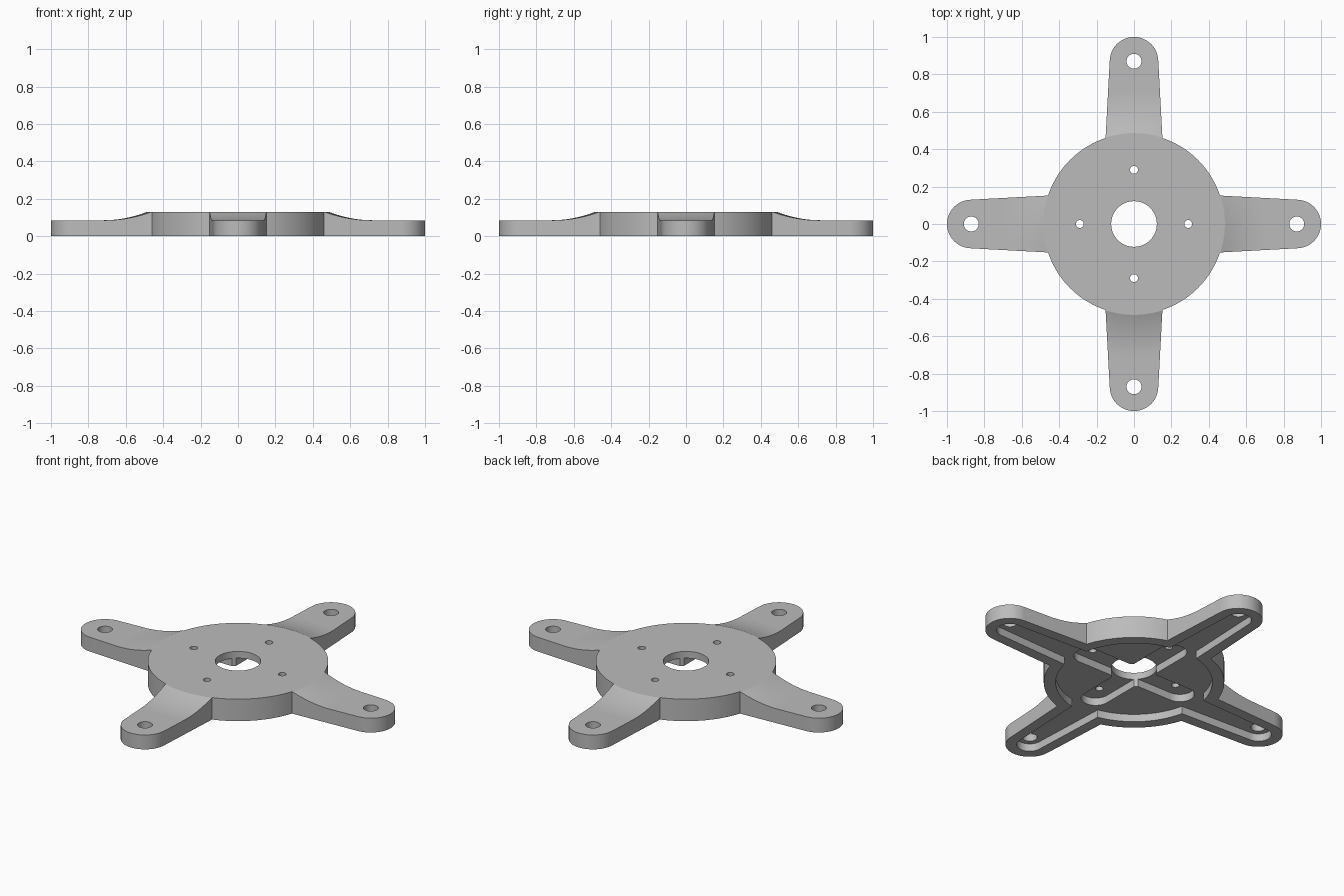
import bpy, bmesh, math
from mathutils import Matrix, Vector

cube = bpy.data.objects.get("Cube")
if cube:
    bpy.data.objects.remove(cube, do_unlink=True)

TOP, ARM_TOP, POCKET, SLOT = 0.13, 0.085, 0.045, 0.09
BOLT_RADIUS, SCREW_RADIUS = 0.87, 0.29

grey = bpy.data.materials.new("light grey")
grey.use_nodes = True
colour = (0.5, 0.5, 0.5, 1)
grey.diffuse_color = colour
grey.node_tree.nodes["Principled BSDF"].inputs["Base Color"].default_value = colour


def finish(name, bm):
    bmesh.ops.recalc_face_normals(bm, faces=bm.faces)
    mesh = bpy.data.meshes.new(name)
    bm.to_mesh(mesh)
    bm.free()
    mesh.materials.append(grey)
    obj = bpy.data.objects.new(name, mesh)
    bpy.context.collection.objects.link(obj)
    return obj


def prism(name, points, low, high):
    bm = bmesh.new()
    face = bm.faces.new([bm.verts.new((x, y, low)) for x, y in points])
    extruded = bmesh.ops.extrude_face_region(bm, geom=[face])["geom"]
    verts = [v for v in extruded if isinstance(v, bmesh.types.BMVert)]
    bmesh.ops.translate(bm, verts=verts, vec=(0, 0, high - low))
    return finish(name, bm)


def circle(radius, count, cx=0, cy=0):
    return [(cx + radius * math.cos(math.tau * i / count),
             cy + radius * math.sin(math.tau * i / count)) for i in range(count)]


def four_arm_outline(disc, root, tip, centre, arc=24):
    """Disc joined to four tapering arms with rounded tips."""
    gap = math.asin(root / disc)
    quarter = [Vector((disc * math.cos(gap), -root))]
    for i in range(arc + 1):
        a = math.pi * (i / arc - 0.5)
        quarter.append(Vector((centre + tip * math.cos(a), tip * math.sin(a))))
    for i in range(arc):
        a = gap + (math.pi / 2 - 2 * gap) * i / arc
        quarter.append(Vector((disc * math.cos(a), disc * math.sin(a))))
    return [Matrix.Rotation(k * math.pi / 2, 2) @ p for k in range(4) for p in quarter]


def arm_scoop():
    """Revolved ring that lowers the arms with a concave sweep."""
    start, end, steps = 0.46, 0.72, 14
    profile = []
    for i in range(steps + 1):
        r = start + (end - start) * i / steps
        profile.append((r, ARM_TOP + (end - r) ** 2 / 1.22))
    profile += [(1.1, ARM_TOP), (1.1, 0.2), (start, 0.2)]
    bm = bmesh.new()
    verts = [bm.verts.new((r, 0, z)) for r, z in profile]
    edges = [bm.edges.new((verts[i - 1], verts[i])) for i in range(len(verts))]
    bmesh.ops.spin(bm, geom=verts + edges, axis=(0, 0, 1), cent=(0, 0, 0),
                   angle=math.tau, steps=96, use_duplicate=False)
    bmesh.ops.remove_doubles(bm, verts=bm.verts, dist=0.0001)
    return finish("arm_scoop", bm)


# Main body
plate = prism("mounting_plate", four_arm_outline(0.484, 0.152, 0.13, BOLT_RADIUS), 0, TOP)

# Swept arm tops, underside pocket, deeper cross slot and centre bore
cutters = [
    arm_scoop(),
    prism("underside_pocket", four_arm_outline(0.42, 0.09, 0.07, BOLT_RADIUS), -0.1, POCKET),
    prism("cross_slot", four_arm_outline(0.113, 0.078, 0.078, 0.32), -0.1, SLOT),
    prism("centre_bore", circle(0.122, 64), -0.2, 0.3),
]

# Bolt holes in the arm tips and screw holes in the disc
for k in range(4):
    dx, dy = round(math.cos(k * math.pi / 2)), round(math.sin(k * math.pi / 2))
    for name, reach, radius in (("bolt_hole", BOLT_RADIUS, 0.04),
                                ("screw_hole", SCREW_RADIUS, 0.021)):
        cutters.append(prism(name, circle(radius, 32, dx * reach, dy * reach), -0.2, 0.3))

bpy.ops.object.select_all(action="DESELECT")
bpy.context.view_layer.objects.active = plate
plate.select_set(True)
for cutter in cutters:
    cutter.hide_render = True
    mod = plate.modifiers.new(cutter.name, "BOOLEAN")
    mod.operation = "DIFFERENCE"
    mod.solver = "EXACT"
    mod.object = cutter
    bpy.ops.object.modifier_apply(modifier=mod.name)
    bpy.data.objects.remove(cutter, do_unlink=True)

bpy.ops.object.shade_smooth_by_angle(angle=math.radians(18))
